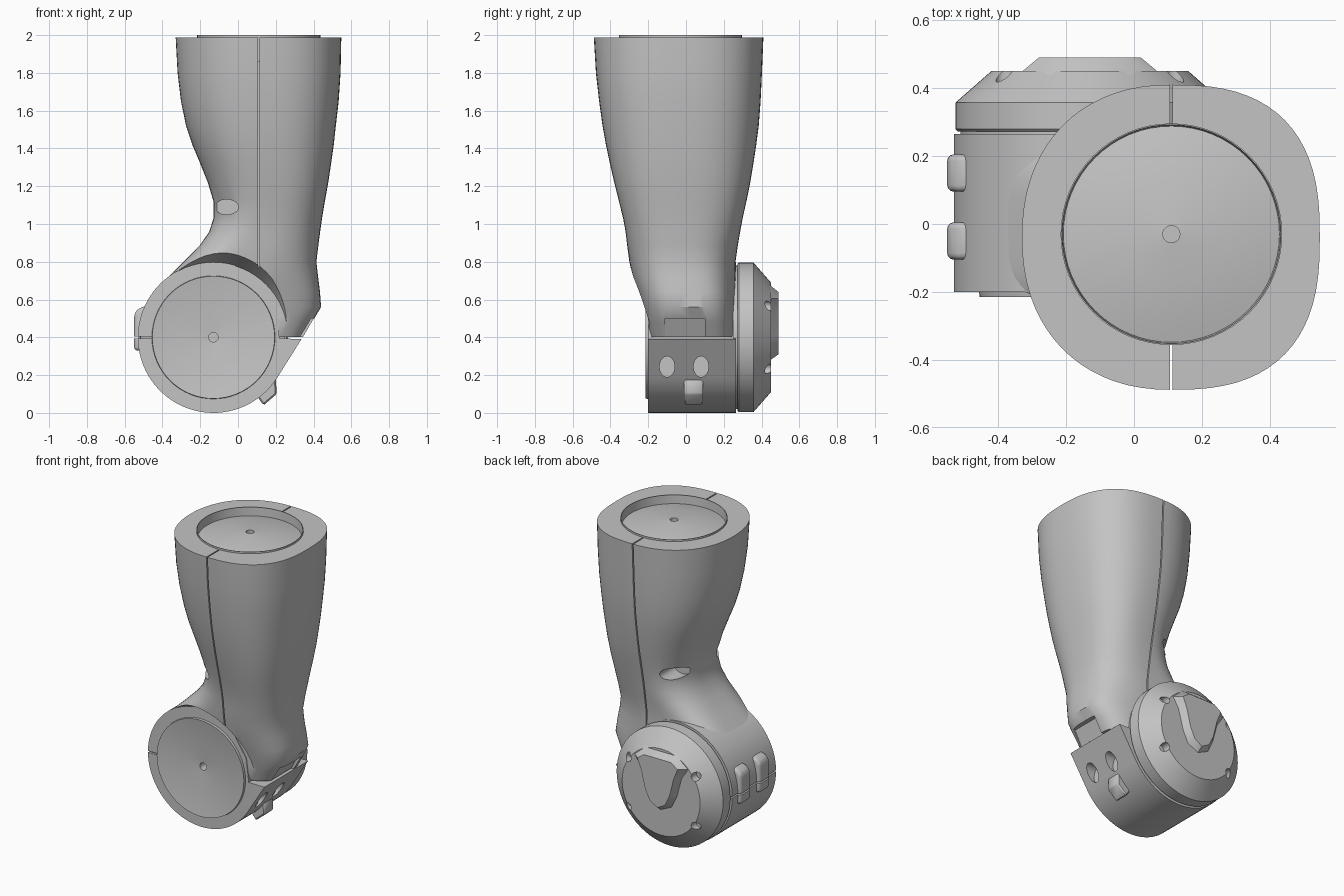
import bpy, bmesh, math
from mathutils import Matrix, Vector

if "Cube" in bpy.data.objects:
    bpy.data.objects.remove(bpy.data.objects["Cube"])

CX, CZ = -0.13, 0.40          # joint axis position (runs along y)
TX, TY = 0.11, -0.03          # upper socket axis (runs along z)

grey = bpy.data.materials.new("plain_grey")
grey.diffuse_color = (0.55, 0.55, 0.55, 1)
grey.use_nodes = True
grey.node_tree.nodes["Principled BSDF"].inputs["Base Color"].default_value = grey.diffuse_color


def finish(name, bm):
    bmesh.ops.remove_doubles(bm, verts=bm.verts, dist=1e-5)
    bmesh.ops.recalc_face_normals(bm, faces=bm.faces)
    me = bpy.data.meshes.new(name)
    bm.to_mesh(me)
    bm.free()
    ob = bpy.data.objects.new(name, me)
    bpy.context.collection.objects.link(ob)
    me.materials.append(grey)
    return ob


def loft(name, rings):
    """Closed solid through rings of equal point count."""
    bm = bmesh.new()
    vs = [[bm.verts.new(p) for p in r] for r in rings]
    n = len(vs[0])
    for a, b in zip(vs, vs[1:]):
        for i in range(n):
            j = (i + 1) % n
            bm.faces.new((a[i], a[j], b[j], b[i]))
    bm.faces.new(vs[0][::-1])
    bm.faces.new(vs[-1])
    return finish(name, bm)


def prism(name, pts, y0, y1):
    """Extrude an x-z outline along y."""
    return loft(name, [[(x, y, z) for x, z in pts] for y in (y0, y1)])


def box(x0, x1, y0, y1, z0, z1):
    return prism("cutter", [(x0, z0), (x1, z0), (x1, z1), (x0, z1)], y0, y1)


def revolve(name, profile, loc, tilt=0, steps=64):
    """Spin (radius, height) points; tilt turns the axis about x."""
    bm = bmesh.new()
    vs = [bm.verts.new((r, 0, h)) for r, h in profile]
    es = [bm.edges.new(p) for p in zip(vs, vs[1:])]
    bmesh.ops.spin(bm, geom=vs + es, cent=(0, 0, 0), axis=(0, 0, 1),
                   angle=2 * math.pi, steps=steps)
    bm.transform(Matrix.Translation(loc) @ Matrix.Rotation(math.radians(tilt), 4, 'X'))
    return finish(name, bm)


def rod(r, y0, y1, x, z, steps=64):
    return revolve("cutter", [(0, 0), (r, 0), (r, y1 - y0), (0, y1 - y0)],
                   (x, y0, z), -90, steps)


def oval(center, axis, rx, rz, half):
    """Elliptical cutter along x or y."""
    ring = []
    for s in (-half, half):
        pts = []
        for i in range(24):
            a = i * math.tau / 24
            u, w = rx * math.cos(a), rz * math.sin(a)
            pts.append(Vector(center) + Vector((s, u, w) if axis == 'x' else (u, s, w)))
        ring.append(pts)
    return loft("cutter", ring)


def apply_mods(ob):
    bpy.context.view_layer.objects.active = ob
    for m in list(ob.modifiers):
        bpy.ops.object.modifier_apply(modifier=m.name)


def cut(ob, cutters):
    for c in cutters:
        m = ob.modifiers.new("cut", 'BOOLEAN')
        m.operation, m.solver, m.object = 'DIFFERENCE', 'EXACT', c
        apply_mods(ob)
        bpy.data.objects.remove(c)


def bevel(ob, width, seg=2):
    m = ob.modifiers.new("bevel", 'BEVEL')
    m.width, m.segments, m.limit_method = width, seg, 'ANGLE'
    apply_mods(ob)


# upper shell: squarish ovals as (z, x0, x1, y0, y1, left squareness, right squareness)
levels = [
    (0.402, -0.515, 0.345, -0.197, 0.260, 9, 4.0),
    (0.48, -0.512, 0.392, -0.215, 0.262, 9, 3.6),
    (0.56, -0.49, 0.440, -0.235, 0.262, 8, 3.2),
    (0.64, -0.450, 0.434, -0.26, 0.262, 6, 3.0),
    (0.72, -0.370, 0.424, -0.285, 0.262, 4.5, 2.8),
    (0.80, -0.288, 0.415, -0.30, 0.262, 3.6, 2.7),
    (0.89, -0.200, 0.426, -0.312, 0.275, 3.0, 2.6),
    (0.96, -0.152, 0.435, -0.32, 0.287, 2.7, 2.6),
    (1.03, -0.13, 0.445, -0.333, 0.30, 2.5, 2.6),
    (1.12, -0.13, 0.460, -0.355, 0.32, 2.4, 2.6),
    (1.22, -0.16, 0.478, -0.38, 0.34, 2.35, 2.6),
    (1.32, -0.20, 0.493, -0.403, 0.357, 2.3, 2.6),
    (1.42, -0.242, 0.507, -0.424, 0.372, 2.25, 2.6),
    (1.52, -0.275, 0.518, -0.442, 0.385, 2.2, 2.6),
    (1.65, -0.302, 0.533, -0.460, 0.395, 2.2, 2.6),
    (1.80, -0.32, 0.543, -0.477, 0.402, 2.2, 2.6),
    (1.988, -0.33, 0.547, -0.488, 0.410, 2.2, 2.6),
]
rings = []
for z, x0, x1, y0, y1, nl, nr in levels:
    ring = []
    for i in range(72):
        c, s = math.cos(i * math.tau / 72), math.sin(i * math.tau / 72)
        n = nr if c > 0 else nl
        px = math.copysign(abs(c) ** (2 / n), c)
        py = math.copysign(abs(s) ** (2 / n), s)
        ring.append(((x0 + x1) / 2 + px * (x1 - x0) / 2,
                     (y0 + y1) / 2 + py * (y1 - y0) / 2, z))
    rings.append(ring)
shell = loft("upper_shell", rings)
cut(shell, [
    revolve("cutter", [(0, 0), (0.395, 0), (0.46, 0.12), (0.46, 0.6), (0, 0.6)],
            (CX, -0.195, CZ), 90),                                # sloped joint clearance
    rod(0.325, -0.5, -0.09, CX, CZ),                              # front dish recess
    revolve("cutter", [(0, 0), (0.325, 0), (0.325, 0.3), (0, 0.3)], (TX, TY, 1.86)),
    box(TX - 0.004, TX + 0.004, -0.7, -0.28, 0.7, 2.1),           # front seam
    box(TX - 0.004, TX + 0.004, 0.245, 0.7, 0.7, 2.1),            # back seam
    oval((-0.06, -0.45, 1.09), 'y', 0.062, 0.04, 0.28),           # neck holes
    oval((-0.06, 0.40, 1.09), 'y', 0.062, 0.04, 0.28),
    prism("cutter", [(0.315, 0.38), (0.375, 0.5), (0.6, 0.5), (0.6, 0.38)], -0.11, 0.10),
])

# joint housing: round drum with a flat running up to the shell
outline = [(CX + 0.4 * math.cos(math.radians(a)), CZ + 0.4 * math.sin(math.radians(a)))
           for a in [75 + 253 * i / 60 for i in range(61)]]
outline += [(0.337, 0.392), (0.22, 0.393), (0.20, 0.55), (0.10, 0.70)]
housing = prism("joint_housing", outline, -0.20, 0.265)
cut(housing, [
    rod(0.325, -0.5, -0.09, CX, CZ),
    box(-0.7, -0.515, -0.5, 0.5, 0.395, 0.405),                   # split line
    box(-0.7, -0.45, -0.5, -0.185, 0.395, 0.405),
    oval((0.31, -0.10, 0.245), 'x', 0.04, 0.055, 0.11),           # bolt pockets
    oval((0.31, 0.08, 0.245), 'x', 0.04, 0.055, 0.11),
])

# shallow domed covers with a thin lip and a centre hole
socket = revolve("top_socket_dish",
                 [(0, -0.13), (0.326, -0.13), (0.326, 0.012), (0.322, 0.012),
                  (0.318, -0.045), (0.25, -0.03), (0.15, -0.014), (0.025, -0.004),
                  (0.025, -0.06), (0, -0.06)], (TX, TY, 1.988))
dish = revolve("front_joint_dish",
               [(0, -0.12), (0.326, -0.12), (0.326, 0.0), (0.324, 0.015),
                (0.25, 0.004), (0.15, -0.006), (0.025, -0.015),
                (0.025, -0.07), (0, -0.07)], (CX, -0.20, CZ), 90)

# back cap with four bolt holes
spacer = rod(0.38, 0.25, 0.29, CX, CZ)
spacer.name = "cap_spacer"
cap = revolve("back_cap", [(0, 0.272), (0.388, 0.272), (0.396, 0.28), (0.396, 0.357),
                           (0.29, 0.45), (0, 0.45)], (CX, 0, CZ), -90)
cut(cap, [rod(0.027, 0.395, 0.6, CX + sx * 0.25, CZ + sz * 0.165, 16)
          for sx in (-1, 1) for sz in (-1, 1)])

# raised tongue on the cap
base = [(0.21, 0.605), (0.12, 0.68), (-0.12, 0.68), (-0.21, 0.605), (-0.16, 0.53),
        (-0.125, 0.40), (-0.085, 0.315), (0, 0.275), (0.085, 0.315), (0.125, 0.40), (0.16, 0.53)]
top = [(0.15, 0.605), (0.10, 0.64), (-0.10, 0.64), (-0.15, 0.605), (-0.12, 0.53),
       (-0.09, 0.41), (-0.055, 0.34), (0, 0.31), (0.055, 0.34), (0.09, 0.41), (0.12, 0.53)]
tongue = loft("cap_tongue", [[(CX + x, y, z) for x, z in pts]
                             for pts, y in ((base, 0.44), (top, 0.49))])

# clips bridging the split line, and the lower latch
clips = []
for y in (-0.05, 0.15):
    clip = prism("side_clip", [(-0.48, 0.33), (-0.55, 0.33), (-0.55, 0.525),
                               (-0.525, 0.555), (-0.47, 0.57)], y - 0.055, y + 0.055)
    bevel(clip, 0.026, 3)
    cut(clip, [box(-0.7, -0.52, -0.5, 0.5, 0.395, 0.405)])
    clips.append(clip)
latch = prism("lower_latch", [(0.08, 0.12), (0.11, 0.075), (0.135, 0.04), (0.205, 0.10),
                              (0.20, 0.18), (0.15, 0.2)], -0.01, 0.09)
bevel(latch, 0.008, 1)

# smooth shading with crisp edges
bpy.ops.object.select_all(action='DESELECT')
for ob in [shell, housing, socket, dish, spacer, cap, tongue, latch] + clips:
    ob.select_set(True)
    bpy.context.view_layer.objects.active = ob
bpy.ops.object.shade_smooth_by_angle(angle=math.radians(35))
